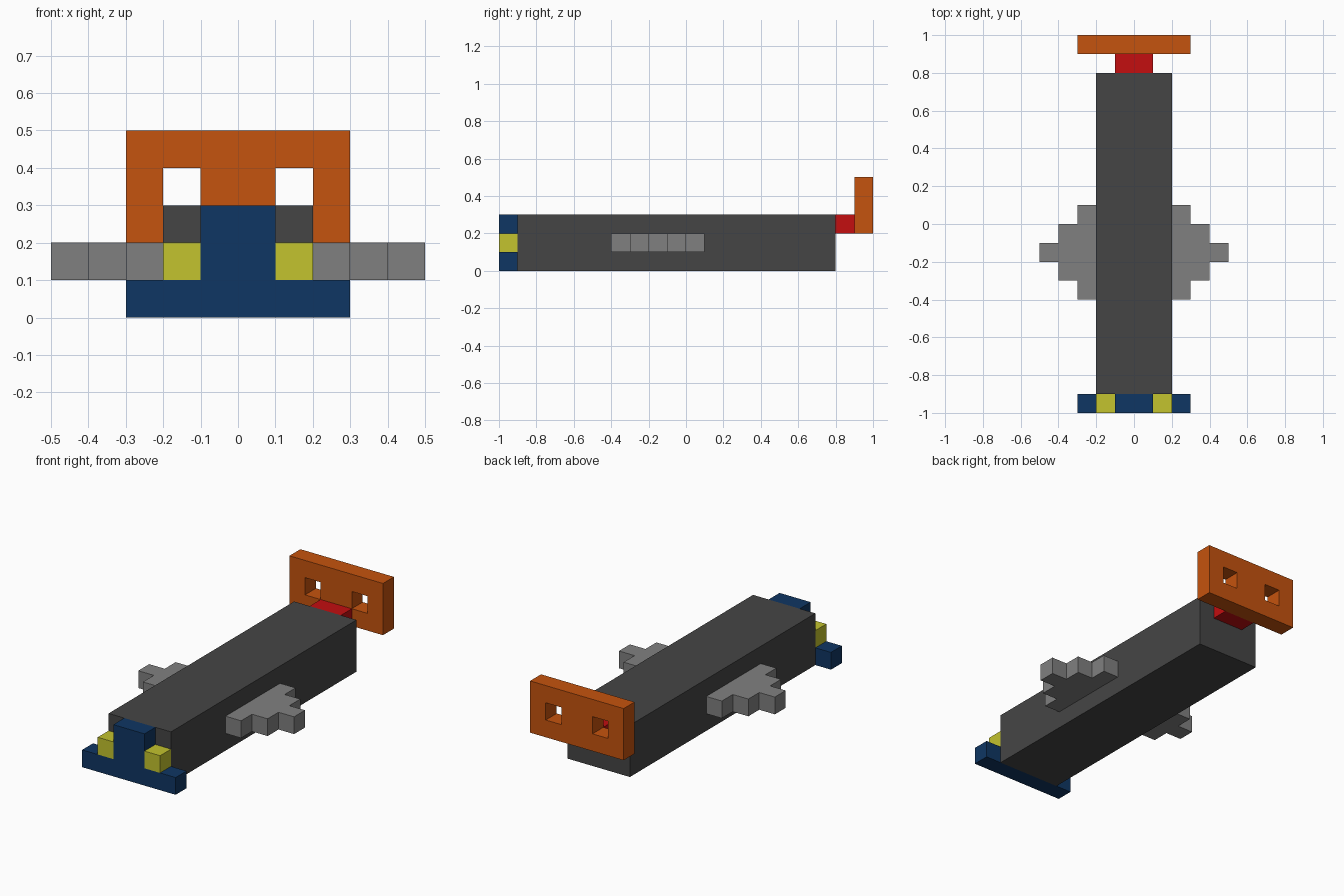
import bpy
import bmesh
from mathutils import Vector

cube = bpy.data.objects.get("Cube")
if cube:
    bpy.data.objects.remove(cube, do_unlink=True)


def material(name, rgb):
    lin = [((c / 255 + 0.055) / 1.055) ** 2.4 if c > 10 else c / 255 / 12.92 for c in rgb]
    mat = bpy.data.materials.new(name)
    mat.use_nodes = True
    mat.diffuse_color = (*lin, 1)
    bsdf = mat.node_tree.nodes["Principled BSDF"]
    bsdf.inputs["Base Color"].default_value = (*lin, 1)
    bsdf.inputs["Roughness"].default_value = 0.8
    return mat


charcoal = material("charcoal", (69, 69, 69))
grey = material("mid grey", (128, 128, 128))
navy = material("navy blue", (15, 54, 99))
yellow = material("yellow", (195, 195, 46))
red = material("red", (195, 14, 16))
orange = material("orange", (197, 83, 14))


def extruded(name, polygons, depth, mat):
    """Solid made by extruding flat, edge-sharing polygons along depth."""
    bm = bmesh.new()
    for poly in polygons:
        bm.faces.new([bm.verts.new(p) for p in poly])
    bmesh.ops.remove_doubles(bm, verts=bm.verts, dist=0.0001)
    ext = bmesh.ops.extrude_face_region(bm, geom=bm.faces[:], use_keep_orig=True)
    moved = [g for g in ext["geom"] if isinstance(g, bmesh.types.BMVert)]
    bmesh.ops.translate(bm, verts=moved, vec=Vector(depth))
    bmesh.ops.recalc_face_normals(bm, faces=bm.faces)
    mesh = bpy.data.meshes.new(name)
    bm.to_mesh(mesh)
    bm.free()
    mesh.materials.append(mat)
    obj = bpy.data.objects.new(name, mesh)
    bpy.context.collection.objects.link(obj)
    return obj


def box(name, lo, hi, mat):
    (x0, y0, z0), (x1, y1, z1) = lo, hi
    base = [(x0, y0, z0), (x1, y0, z0), (x1, y1, z0), (x0, y1, z0)]
    return extruded(name, [base], (0, 0, z1 - z0), mat)


# Long body and the joint that carries the tail
box("body", (-0.2, -0.9, 0), (0.2, 0.8, 0.3), charcoal)
box("tail_joint", (-0.1, 0.8, 0.2), (0.1, 0.9, 0.3), red)

# Nose: upside-down T profile
nose = [(-0.3, 0), (0.3, 0), (0.3, 0.1), (0.1, 0.1), (0.1, 0.3),
        (-0.1, 0.3), (-0.1, 0.1), (-0.3, 0.1)]
extruded("nose", [[(x, -1, z) for x, z in nose]], (0, 0.1, 0), navy)

# Lamps and stepped wings on both sides
wing = [(0.2, -0.4), (0.3, -0.4), (0.3, -0.3), (0.4, -0.3), (0.4, -0.2), (0.5, -0.2),
        (0.5, -0.1), (0.4, -0.1), (0.4, 0), (0.3, 0), (0.3, 0.1), (0.2, 0.1)]
for side, s in (("left", 1), ("right", -1)):
    x0, x1 = sorted((0.1 * s, 0.2 * s))
    box(side + "_lamp", (x0, -1, 0.1), (x1, -0.9, 0.2), yellow)
    extruded(side + "_wing", [[(s * x, y, 0.1) for x, y in wing]], (0, 0, 0.1), grey)

# Tail plate: grid of square cells with two open windows
cells = []
for i in range(-3, 3):
    for k in range(2, 5):
        if k == 3 and i in (-2, 1):
            continue
        x, z = i / 10, k / 10
        cells.append([(x, 0.9, z), (x + 0.1, 0.9, z), (x + 0.1, 0.9, z + 0.1), (x, 0.9, z + 0.1)])
extruded("tail_plate", cells, (0, 0.1, 0), orange)
